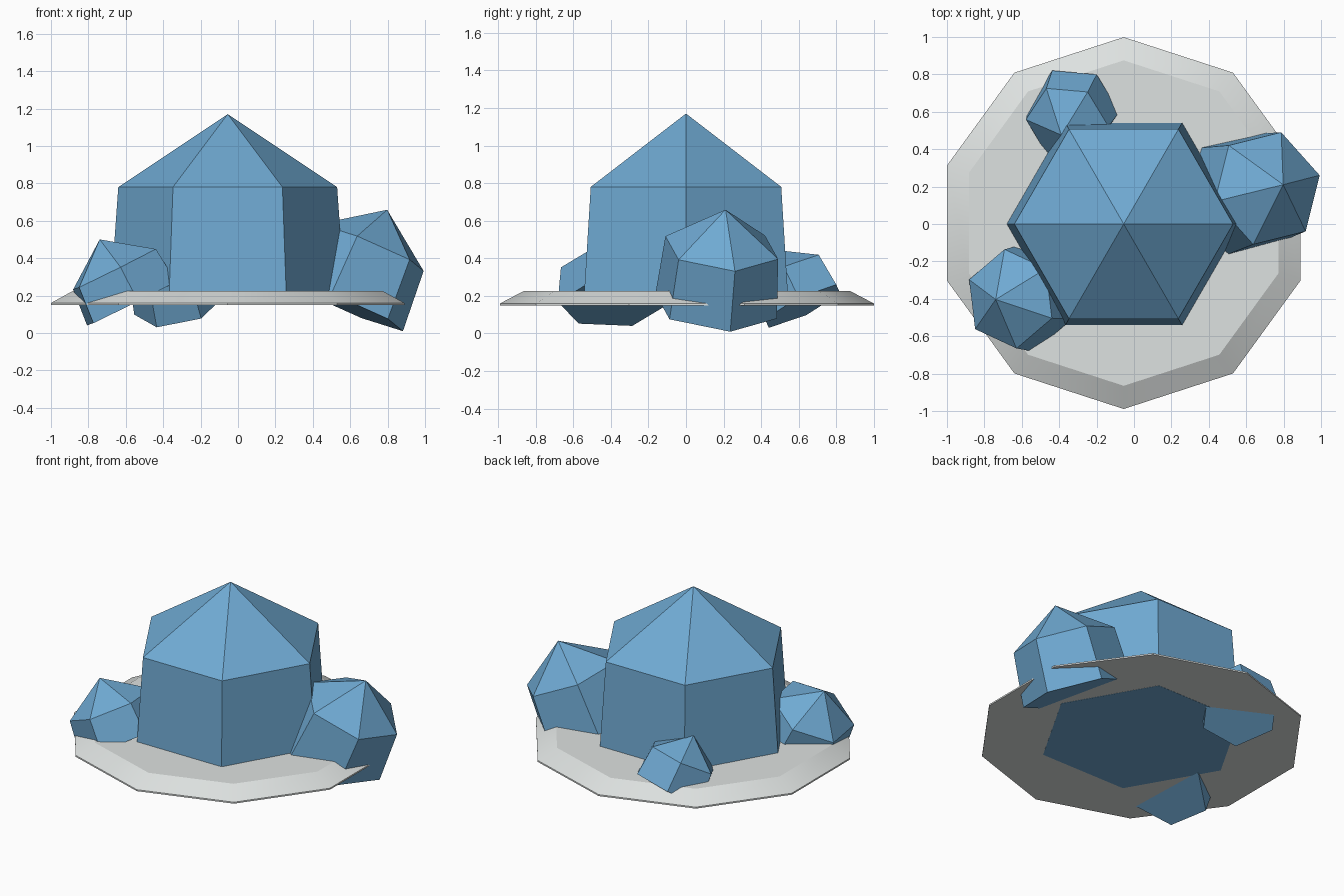
import bpy, bmesh, math
from mathutils import Vector, Matrix

default = bpy.data.objects.get("Cube")
if default:
    bpy.data.objects.remove(default, do_unlink=True)


def make_material(name, rgb):
    mat = bpy.data.materials.new(name)
    mat.use_nodes = True
    mat.diffuse_color = (*rgb, 1)
    bsdf = next(n for n in mat.node_tree.nodes if n.type == "BSDF_PRINCIPLED")
    bsdf.inputs["Base Color"].default_value = (*rgb, 1)
    return mat


crystal_blue = make_material("crystal blue", (0.16, 0.40, 0.65))
stone_grey = make_material("stone grey", (0.73, 0.76, 0.75))


def stack_rings(name, sides, rings, material, matrix, tip=None, smooth_slope=False):
    """Closed prism through (radius, height) rings, with an optional pointed tip."""
    bm = bmesh.new()
    loops = []
    for radius, height in rings:
        loops.append([bm.verts.new((radius * math.cos(math.tau * i / sides),
                                    radius * math.sin(math.tau * i / sides), height))
                      for i in range(sides)])
    bm.faces.new(loops[0][::-1])
    for low, high in zip(loops, loops[1:]):
        for i in range(sides):
            j = (i + 1) % sides
            face = bm.faces.new((low[i], low[j], high[j], high[i]))
            face.smooth = smooth_slope and high is loops[-1]
    if tip is None:
        bm.faces.new(loops[-1])
    else:
        point = bm.verts.new((0, 0, tip))
        for i in range(sides):
            bm.faces.new((loops[-1][i], loops[-1][(i + 1) % sides], point))
    bmesh.ops.recalc_face_normals(bm, faces=bm.faces)
    mesh = bpy.data.meshes.new(name)
    bm.to_mesh(mesh)
    bm.free()
    mesh.materials.append(material)
    obj = bpy.data.objects.new(name, mesh)
    obj.matrix_world = matrix
    bpy.context.collection.objects.link(obj)
    return obj


def crystal(name, base, axis, corner, radius, height, point):
    """Six-sided crystal standing on base along axis, one corner towards corner."""
    z = Vector(axis).normalized()
    x = Vector(corner)
    x = (x - z * x.dot(z)).normalized()
    y = z.cross(x)
    frame = Matrix((x, y, z)).transposed().to_4x4()
    rings = [(radius * 1.077, 0), (radius, height)]
    return stack_rings(name, 6, rings, crystal_blue,
                       Matrix.Translation(base) @ frame, tip=height + point)


# Ten-sided plate with a sloped rim
stack_rings("base_plate", 10, [(0.994, 0.15), (0.994, 0.16), (0.87, 0.225)], stone_grey,
            Matrix.Translation((-0.055, 0.005, 0)) @ Matrix.Rotation(math.pi / 10, 4, "Z"),
            smooth_slope=True)

# Upright main crystal
crystal("main_crystal", (-0.055, 0, 0.149), (0, 0, 1), (1, 0, 0), 0.585, 0.631, 0.39)

# Leaning side crystals
crystal("left_crystal", (0.58, 0.16, 0.145), (0.39, 0.09, 0.92),
        (0.28, 0.07, -0.135), 0.315, 0.34, 0.22)
crystal("front_crystal", (-0.569, -0.397, 0.157), (-0.445, -0.017, 0.895),
        (-0.225, 0.105, -0.11), 0.267, 0.205, 0.178)
crystal("back_crystal", (-0.317, 0.62, 0.145), (-0.21, -0.425, 0.88),
        (0.23, -0.02, 0.045), 0.226, 0.19, 0.15)
